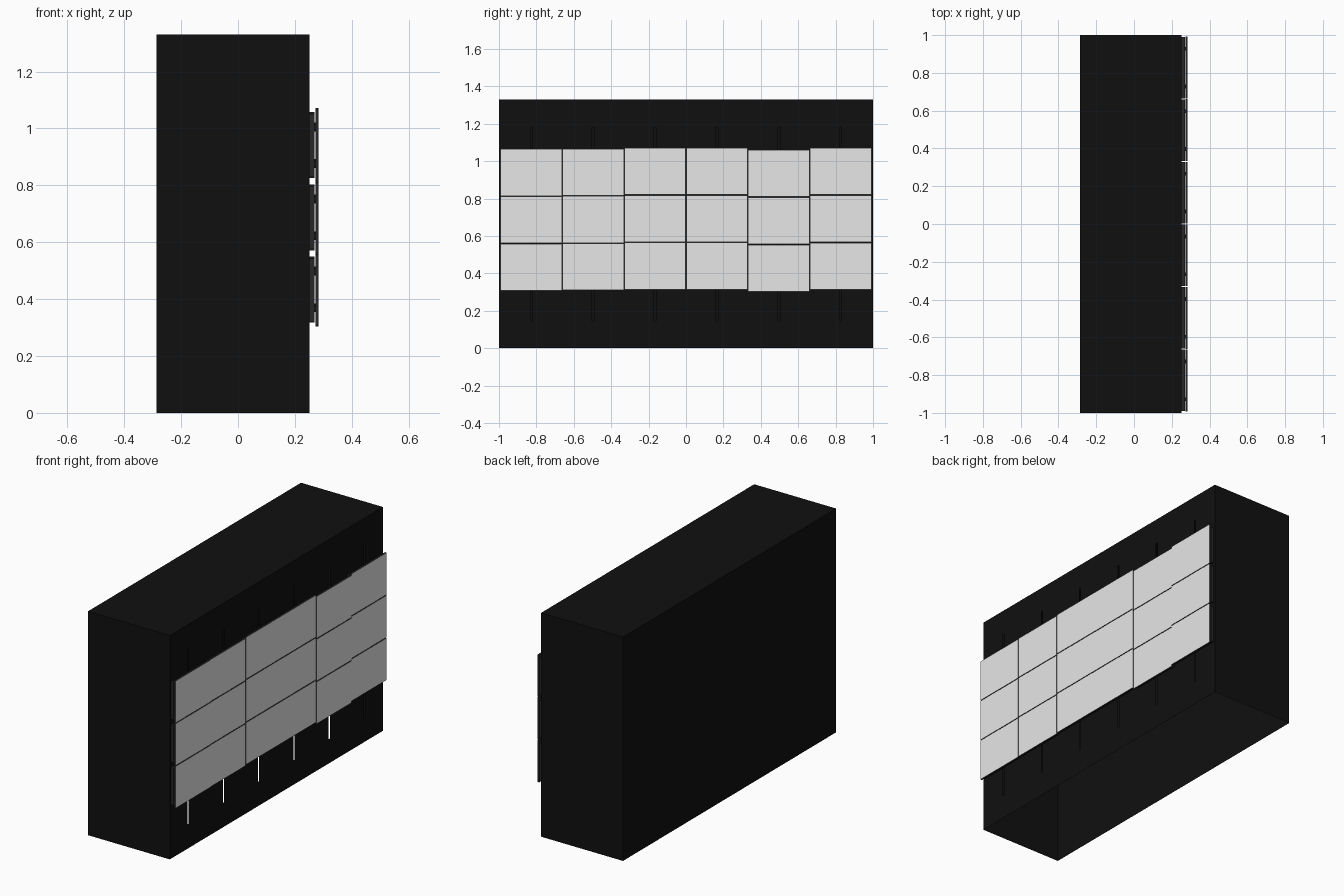
import bpy, bmesh
from mathutils import Vector

old = bpy.data.objects.get("Cube")
if old:
    bpy.data.objects.remove(old, do_unlink=True)


def material(name, rgb):
    m = bpy.data.materials.new(name)
    m.use_nodes = True
    m.diffuse_color = (*rgb, 1)
    m.node_tree.nodes["Principled BSDF"].inputs["Base Color"].default_value = (*rgb, 1)
    return m


black = material("wall black", (0.005, 0.005, 0.005))
casing_grey = material("casing charcoal", (0.02, 0.02, 0.02))
screen_grey = material("screen light grey", (0.8, 0.8, 0.8))


def add_box(bm, lo, hi):
    verts = bmesh.ops.create_cube(bm, size=1)["verts"]
    lo, hi = Vector(lo), Vector(hi)
    for v in verts:
        v.co = (lo + hi) / 2 + v.co * (hi - lo)
    return verts


def finish(bm, name, *mats):
    mesh = bpy.data.meshes.new(name)
    bm.to_mesh(mesh)
    bm.free()
    for m in mats:
        mesh.materials.append(m)
    obj = bpy.data.objects.new(name, mesh)
    bpy.context.collection.objects.link(obj)
    return obj


FRONT = 0.252
PITCH = 0.331
columns = [(i - 2.5) * PITCH for i in range(6)]

# Hollow wall, open underneath, with narrow mounting slots in the display side
SLOT, SLOT_LOW, SLOT_HIGH = 0.005, 0.145, 1.18
bm = bmesh.new()
add_box(bm, (-0.286, -1, 0), (FRONT, 1, 1.33))
bm.normal_update()
bmesh.ops.delete(bm, geom=[f for f in bm.faces if f.normal.z < -0.9], context="FACES")
cuts = [((0, y + s * SLOT, 0), (0, 1, 0)) for y in columns for s in (-1, 1)]
cuts += [((0, 0, z), (0, 0, 1)) for z in (SLOT_LOW, SLOT_HIGH)]
for point, normal in cuts:
    side = [f for f in bm.faces if f.normal.x > 0.9]
    edges = {e for f in side for e in f.edges}
    bmesh.ops.bisect_plane(bm, geom=side + list(edges), plane_co=point, plane_no=normal)
    bm.normal_update()
slots = []
for f in bm.faces:
    c = f.calc_center_median()
    if f.normal.x > 0.9 and SLOT_LOW < c.z < SLOT_HIGH:
        if any(abs(c.y - y) < SLOT for y in columns):
            slots.append(f)
bmesh.ops.delete(bm, geom=slots, context="FACES")
finish(bm, "display_wall", black)

# Display panels: a shallow casing behind a thin front plate, slightly uneven by column
tops = [1.064, 1.066, 1.071, 1.071, 1.060, 1.070]
HEIGHT, ROW = 0.249, 0.2535
for col, (y, top) in enumerate(zip(columns, tops)):
    for row in range(3):
        high = top - row * ROW
        low = high - HEIGHT
        half = PITCH / 2 - 0.0015
        tag = f"{row + 1}_{col + 1}"

        bm = bmesh.new()
        add_box(bm, (FRONT, y - half + 0.002, low + 0.014), (0.269, y + half - 0.002, high - 0.014))
        finish(bm, "panel_casing_" + tag, casing_grey)

        bm = bmesh.new()
        add_box(bm, (0.272, y - half, low), (0.283, y + half, high))
        bm.normal_update()
        for f in bm.faces:
            f.material_index = 1 if f.normal.x > 0.9 else 0
        finish(bm, "panel_screen_" + tag, casing_grey, screen_grey)

        # Short spacers joining plate and casing
        bm = bmesh.new()
        for sy in (-1, 1):
            for z in (low + 0.06, high - 0.06):
                cy = y + sy * 0.1
                add_box(bm, (0.268, cy - 0.01, z - 0.01), (0.273, cy + 0.01, z + 0.01))
        finish(bm, "panel_spacers_" + tag, casing_grey)
